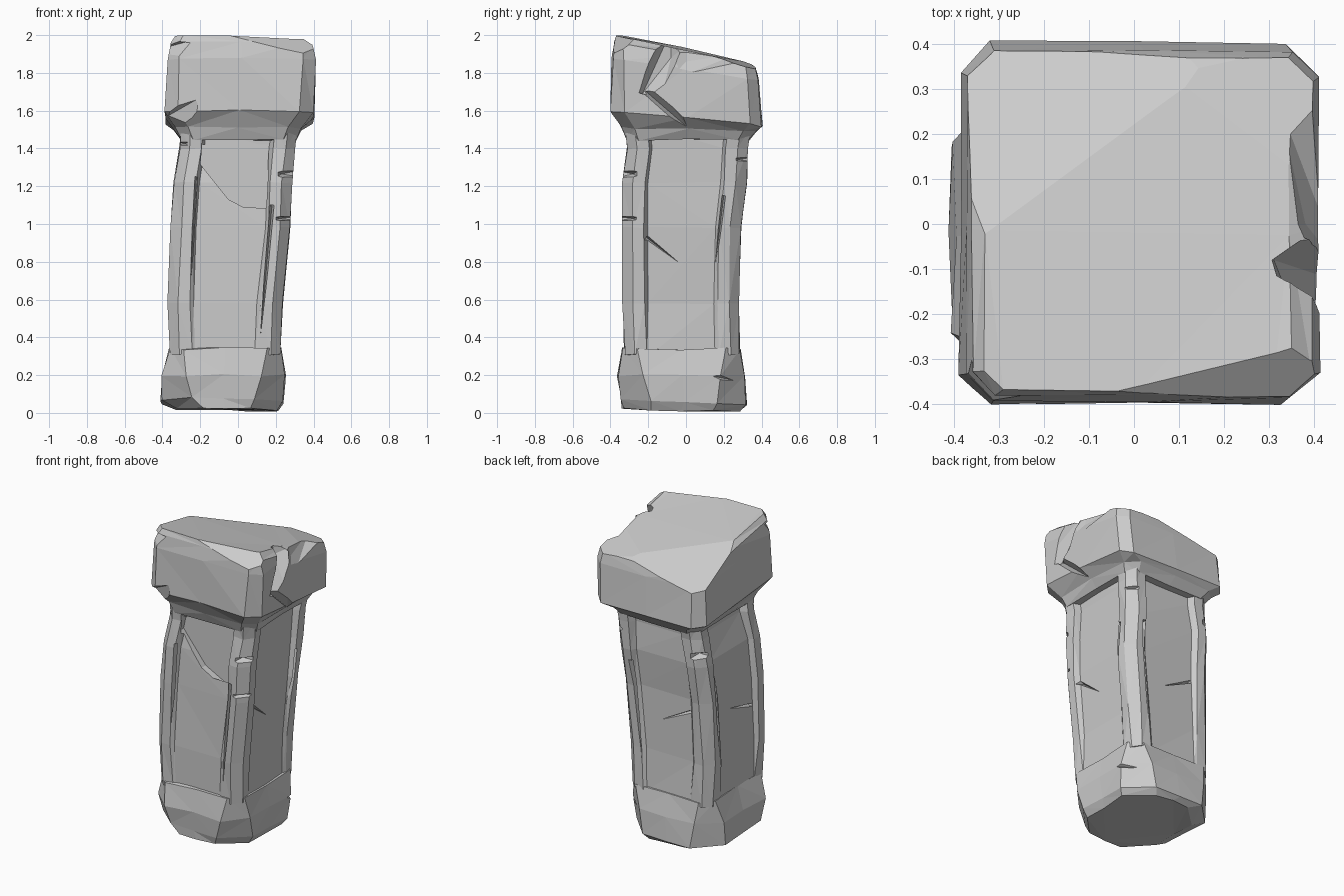
import bpy, bmesh, random
from mathutils import Vector, Matrix
from math import radians

if "Cube" in bpy.data.objects:
    bpy.data.objects.remove(bpy.data.objects["Cube"])

random.seed(4)


def plain_section(x0, x1, y0, y1, c):
    """Chamfered rectangle with a midpoint on every side."""
    xm, ym = (x0 + x1) / 2, (y0 + y1) / 2
    return [(x0 + c, y0), (xm, y0), (x1 - c, y0), (x1, y0 + c), (x1, ym), (x1, y1 - c),
            (x1 - c, y1), (xm, y1), (x0 + c, y1), (x0, y1 - c), (x0, ym), (x0, y0 + c)]


def panel_section(x0, x1, y0, y1, c, d, w=0.115, s=0.018):
    """Chamfered rectangle with a sunken panel of depth d on every side."""
    def side(a, b):
        return [(a + c, 0), (a + w, 0), (a + w + s, d), (b - w - s, d), (b - w, 0), (b - c, 0)]
    front = [(u, y0 + v) for u, v in side(x0, x1)]
    right = [(x1 - v, u) for u, v in side(y0, y1)]
    back = [(u, y1 - v) for u, v in reversed(side(x0, x1))]
    left = [(x0 + v, u) for u, v in reversed(side(y0, y1))]
    return front + right + back + left


def loft(name, rings, jitter):
    """Skin rings of (section, z, slope in x, slope in y) into a closed solid."""
    bm = bmesh.new()
    loops = []
    for pts, z, sx, sy in rings:
        loops.append([bm.verts.new((x, y, z + sx * x + sy * y)) for x, y in pts])
    n = len(loops[0])
    for a, b in zip(loops, loops[1:]):
        for i in range(n):
            j = (i + 1) % n
            bm.faces.new((a[i], a[j], b[j], b[i]))
    bm.faces.new(loops[0][::-1])
    bm.faces.new(loops[-1])
    for v in bm.verts:
        v.co += Vector([random.uniform(-jitter, jitter) for _ in range(3)])
    bmesh.ops.triangulate(bm, faces=bm.faces[:])
    bmesh.ops.recalc_face_normals(bm, faces=bm.faces[:])
    return to_object(name, bm)


def to_object(name, bm):
    me = bpy.data.meshes.new(name)
    bm.to_mesh(me)
    bm.free()
    ob = bpy.data.objects.new(name, me)
    bpy.context.collection.objects.link(ob)
    return ob


def chip(ob, pts, turn=0):
    """Cut the convex hull of a few points out of a part."""
    bm = bmesh.new()
    rot = Matrix.Rotation(radians(turn), 3, 'Z')
    for p in pts:
        bm.verts.new(rot @ Vector(p))
    res = bmesh.ops.convex_hull(bm, input=bm.verts[:])
    loose = {v for v in res["geom_interior"] if isinstance(v, bmesh.types.BMVert)}
    if loose:
        bmesh.ops.delete(bm, geom=list(loose), context='VERTS')
    bmesh.ops.recalc_face_normals(bm, faces=bm.faces[:])
    cutter = to_object("chip_cutter", bm)
    cutter.hide_render = True
    mod = ob.modifiers.new("chip", 'BOOLEAN')
    mod.operation, mod.solver, mod.object = 'DIFFERENCE', 'EXACT', cutter
    bpy.context.view_layer.objects.active = ob
    bpy.ops.object.modifier_apply(modifier=mod.name)
    bpy.data.objects.remove(cutter)


def slice_corner(ob, a, b, c):
    """Shear off everything above the plane through three points."""
    a, b, c = Vector(a), Vector(b), Vector(c)
    n = (b - a).cross(c - a).normalized()
    n = n if n.z > 0 else -n
    u = n.orthogonal().normalized()
    v = n.cross(u)
    chip(ob, [a + 2 * (i * u + j * v) + k * n for i in (-1, 1) for j in (-1, 1) for k in (0, 1)])


def crack(ob, turn, face, start, end, width, depth):
    """Tapering crack on a face: turn 0 is front, 90 right, 180 back, 270 left."""
    a, b = Vector(start), Vector(end)
    n = (b - a).orthogonal().normalized() * width
    pts = [(q.x, -face - 0.08, q.y) for q in (a + n * 1.8, a - n * 1.8, b)]
    pts += [(a.x, -face + depth, a.y), (b.x, -face + 0.003, b.y)]
    chip(ob, pts, turn)


# Base block, bulging and roughly octagonal
base = loft("base", [
    (plain_section(-0.33, 0.21, -0.335, 0.29, 0.15), 0.016, -0.02, -0.02),
    (plain_section(-0.405, 0.24, -0.345, 0.32, 0.155), 0.06, 0, -0.05),
    (plain_section(-0.40, 0.25, -0.365, 0.315, 0.13), 0.20, 0, 0),
    (plain_section(-0.36, 0.23, -0.335, 0.285, 0.07), 0.34, 0, 0)], 0.007)
# Broken corner of the base at the back right
chip(base, [(0.3, 0.14, 0.18), (0.27, 0.12, 0.2), (0.3, 0.4, 0.1), (0.3, 0.36, 0.24),
            (0.17, 0.26, 0.17), (0.1, 0.4, 0.12)])

# Shaft with sunken panels between the corner strips
shaft = loft("shaft", [
    (panel_section(-0.36, 0.22, -0.325, 0.285, 0.05, 0.008), 0.31, 0, 0),
    (panel_section(-0.37, 0.235, -0.335, 0.28, 0.055, 0.02), 0.58, 0, 0),
    (panel_section(-0.355, 0.275, -0.338, 0.29, 0.055, 0.03), 0.98, 0, 0),
    (panel_section(-0.34, 0.285, -0.335, 0.32, 0.055, 0.036), 1.22, 0, 0),
    (panel_section(-0.31, 0.30, -0.31, 0.325, 0.05, 0.045), 1.40, 0, 0),
    (panel_section(-0.30, 0.315, -0.32, 0.34, 0.05, 0.05), 1.51, 0, 0)], 0.004)

# Broken upper part of the front panel, edged by a V-shaped ledge
chip(shaft, [(x, y, z) for y in (-0.305, -0.26) for x, z in
             ((-0.21, 1.33), (-0.05, 1.13), (0.16, 1.02), (0.16, 1.42), (-0.19, 1.42))])

# Notches across the corner strips
for x, y, z, h in ((0.31, -0.36, 1.25, 0.05), (-0.36, -0.34, 1.41, 0.05),
                   (0.33, 0.36, 1.33, 0.04), (-0.36, 0.34, 1.28, 0.06), (0.30, -0.36, 1.02, 0.03)):
    sx, sy = (1 if x > 0 else -1), (1 if y > 0 else -1)
    chip(shaft, [(x + sx * 0.1, y - sy * 0.14, z + h), (x + sx * 0.1, y - sy * 0.14, z - h * 0.3),
                 (x - sx * 0.14, y + sy * 0.1, z + h), (x - sx * 0.14, y + sy * 0.1, z - h * 0.5),
                 (x + sx * 0.1, y + sy * 0.1, z), (x - sx * 0.08, y - sy * 0.08, z + h * 0.3)])

# Diagonal cracks in the panels and long slits beside the strips
for turn, face, start, end, w, d in (
        (90, 0.25, (-0.21, 0.93), (0.06, 0.72), 0.02, 0.045),
        (90, 0.25, (0.20, 1.15), (0.12, 0.5), 0.01, 0.03),
        (0, 0.30, (0.18, 1.1), (0.12, 0.42), 0.01, 0.03),
        (0, 0.30, (-0.22, 1.25), (-0.25, 0.7), 0.008, 0.03),
        (180, 0.26, (0.22, 0.9), (0.02, 0.8), 0.015, 0.04),
        (180, 0.26, (-0.18, 1.15), (-0.12, 0.5), 0.01, 0.03),
        (270, 0.33, (0.2, 0.8), (-0.02, 0.86), 0.015, 0.04),
        (270, 0.33, (-0.2, 1.2), (-0.17, 0.55), 0.01, 0.03)):
    crack(shaft, turn, face, start, end, w, d)

# Heavy capital with a top that slopes down to the back
capital = loft("capital", [
    (plain_section(-0.295, 0.305, -0.31, 0.33, 0.06), 1.445, 0, 0),
    (plain_section(-0.335, 0.335, -0.34, 0.37, 0.07), 1.50, 0, -0.03),
    (plain_section(-0.385, 0.40, -0.40, 0.405, 0.07), 1.56, 0, -0.1),
    (plain_section(-0.37, 0.41, -0.39, 0.385, 0.06), 1.82, 0, -0.15),
    (plain_section(-0.355, 0.39, -0.38, 0.37, 0.05), 1.90, 0, -0.18),
    (plain_section(-0.335, 0.345, -0.365, 0.325, 0.04), 1.925, -0.01, -0.2)], 0.006)

# Sheared corners: front right, back left and back right
slice_corner(capital, (0.09, -0.34, 1.99), (0.31, -0.285, 1.98), (0.34, -0.39, 1.90))
slice_corner(capital, (-0.34, 0.0, 1.925), (0.15, 0.36, 1.84), (-0.34, 0.37, 1.74))
slice_corner(capital, (0.36, 0.1, 1.90), (0.05, 0.36, 1.85), (0.38, 0.36, 1.82))

# Deep bent cleft in the right side of the capital
chip(capital, [(0.5, -0.16, 2.04), (0.5, 0.06, 1.99), (0.46, -0.28, 1.70), (0.46, -0.13, 1.66),
               (0.30, -0.08, 2.02), (0.31, -0.08, 1.88), (0.37, -0.23, 1.69)])
chip(capital, [(0.46, -0.28, 1.71), (0.46, -0.15, 1.73), (0.46, -0.04, 1.50), (0.46, 0.06, 1.52),
               (0.36, -0.21, 1.70), (0.35, 0.01, 1.51)])
# Bevelled ledge behind the cleft
chip(capital, [(0.46, -0.1, 1.75), (0.46, 0.3, 1.82), (0.34, 0.0, 1.98), (0.32, 0.27, 1.90),
               (0.5, 0.0, 2.0), (0.5, 0.3, 1.95), (0.38, 0.0, 1.86)])
# Chips on the front left edge
chip(capital, [(-0.45, -0.45, 1.48), (-0.19, -0.45, 1.45), (-0.20, -0.41, 1.67), (-0.41, -0.3, 1.55),
               (-0.28, -0.34, 1.47), (-0.41, -0.45, 1.62)])
chip(capital, [(-0.45, -0.45, 1.9), (-0.22, -0.42, 1.95), (-0.35, -0.40, 1.84), (-0.40, -0.27, 1.93),
               (-0.27, -0.36, 1.965), (-0.42, -0.42, 1.97)])
